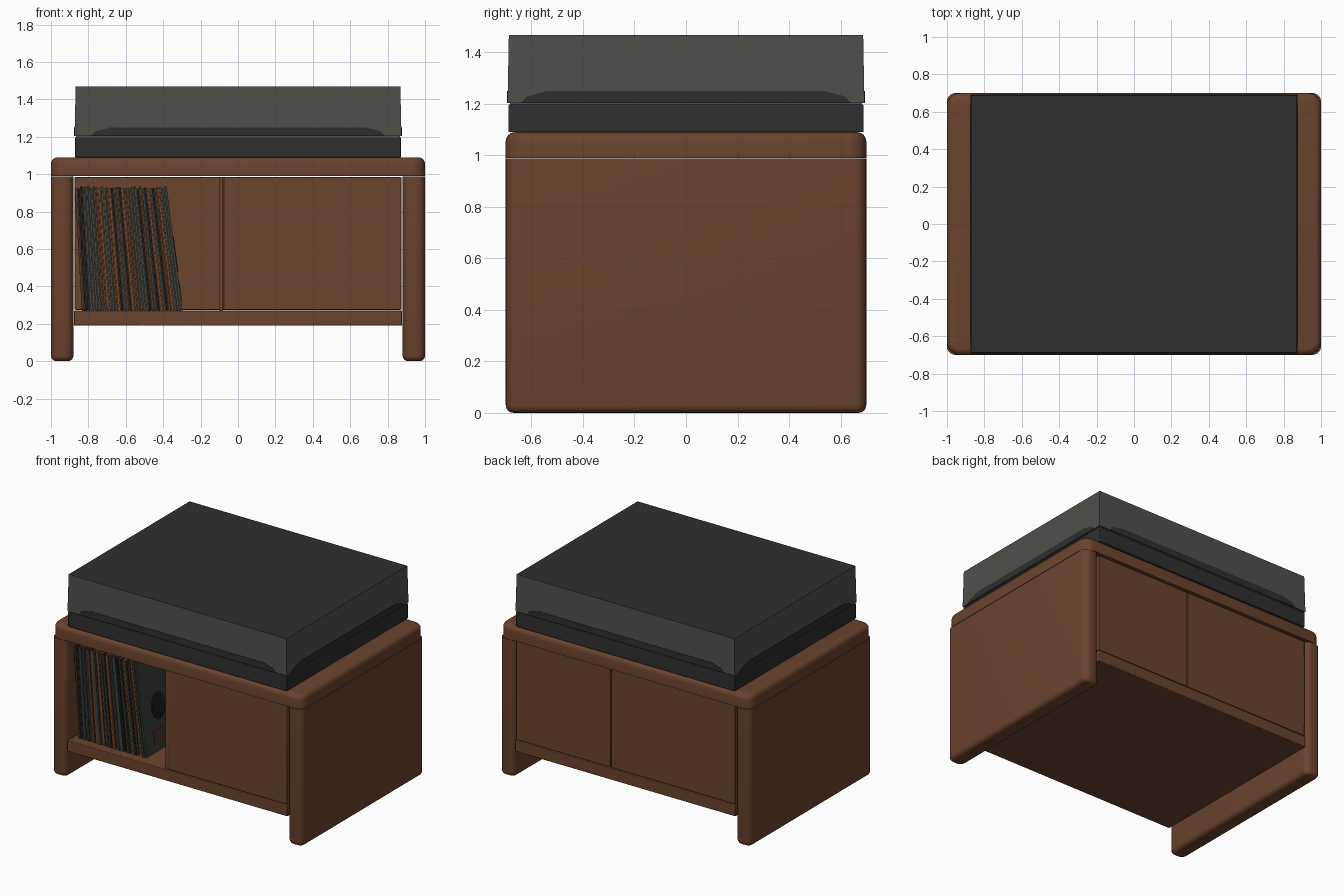
import bpy, bmesh, random
from mathutils import Vector

if "Cube" in bpy.data.objects:
    bpy.data.objects.remove(bpy.data.objects["Cube"])

random.seed(4)


def mat(name, r, g, b):
    m = bpy.data.materials.new(name)
    m.diffuse_color = (r, g, b, 1)
    m.use_nodes = True
    m.node_tree.nodes["Principled BSDF"].inputs["Base Color"].default_value = m.diffuse_color
    return m


WOOD = mat("walnut wood", 0.145, 0.056, 0.028)
DARK = mat("charcoal", 0.028, 0.028, 0.028)
SMOKE = mat("smoked lid", 0.078, 0.078, 0.067)
BLACK = mat("black", 0.012, 0.012, 0.011)
SLATE = mat("slate sleeve", 0.045, 0.052, 0.047)
BROWN = mat("brown sleeve", 0.075, 0.035, 0.02)
RUST = mat("rust sleeve", 0.17, 0.055, 0.018)


def finish(name, bm, mats, bevel=0, segs=4, smooth=True):
    bmesh.ops.recalc_face_normals(bm, faces=bm.faces)
    me = bpy.data.meshes.new(name)
    bm.to_mesh(me)
    bm.free()
    for m in mats:
        me.materials.append(m)
    ob = bpy.data.objects.new(name, me)
    bpy.context.collection.objects.link(ob)
    if bevel:
        b = ob.modifiers.new("bevel", 'BEVEL')
        b.width, b.segments, b.limit_method = bevel, segs, 'ANGLE'
    if smooth:
        bpy.ops.object.select_all(action='DESELECT')
        ob.select_set(True)
        bpy.context.view_layer.objects.active = ob
        bpy.ops.object.shade_smooth_by_angle()
    return ob


def hexa(bm, bottom, top, mi=0):
    """Box-like solid from a bottom and a top ring of points."""
    b = [bm.verts.new(p) for p in bottom]
    t = [bm.verts.new(p) for p in top]
    n = len(b)
    fs = [bm.faces.new(b[::-1]), bm.faces.new(t)]
    fs += [bm.faces.new((b[i], b[(i + 1) % n], t[(i + 1) % n], t[i])) for i in range(n)]
    for f in fs:
        f.material_index = mi


def ring(x0, x1, y0, y1, z):
    return [(x0, y0, z), (x1, y0, z), (x1, y1, z), (x0, y1, z)]


def box(name, x0, x1, y0, y1, z0, z1, m, bevel=0, segs=4):
    bm = bmesh.new()
    hexa(bm, ring(x0, x1, y0, y1, z0), ring(x0, x1, y0, y1, z1))
    return finish(name, bm, [m], bevel, segs)


def rounded_block(name, x0, x1, y0, y1, z0, z1, radius, edge, round_top):
    """Block with rounded upright corners and one softened end."""
    bm = bmesh.new()
    hexa(bm, ring(x0, x1, y0, y1, z0), ring(x0, x1, y0, y1, z1))
    up = [e for e in bm.edges if abs(e.verts[0].co.z - e.verts[1].co.z) > 0.01]
    bmesh.ops.bevel(bm, geom=up, offset=radius, segments=6, profile=0.5, affect='EDGES')
    z = z1 if round_top else z0
    rim = [e for e in bm.edges if all(abs(v.co.z - z) < 1e-5 for v in e.verts)]
    bmesh.ops.bevel(bm, geom=rim, offset=edge, segments=4, profile=0.5, affect='EDGES')
    return finish(name, bm, [WOOD])


# Cabinet shell
rounded_block("cabinet_top", -1, 1, -0.7, 0.7, 0.99, 1.09, 0.07, 0.035, True)
for s, side in ((-1, "left"), (1, "right")):
    xa, xb = sorted((s * 0.88, s * 1.0))
    rounded_block(side + "_side_panel", xa, xb, -0.7, 0.7, 0, 0.987, 0.045, 0.03, False)
box("bottom_shelf", -0.877, 0.877, -0.69, 0.69, 0.19, 0.27, WOOD, 0.004, 2)
box("divider", -0.10, -0.083, -0.68, 0.66, 0.27, 0.985, WOOD)
box("front_door", -0.077, 0.873, -0.688, -0.655, 0.275, 0.984, WOOD, 0.003, 2)
box("back_panel_left", -0.873, 0.117, 0.655, 0.685, 0.275, 0.984, WOOD, 0.003, 2)
box("back_panel_right", 0.123, 0.873, 0.655, 0.685, 0.275, 0.984, WOOD, 0.003, 2)

# Leaning row of records
bm = bmesh.new()
N = 36
Y0, Y1 = -0.62, 0.05


def lean(t):
    return -0.835 + 0.54 * t, -0.872 + 0.492 * t


for i in range(N):
    b0, t0 = lean(i / N)
    b1, t1 = lean((i + 0.88) / N)
    y = Y0 + random.uniform(-0.006, 0.01)
    z = 0.93 + random.uniform(-0.008, 0.006)
    k = 1 if i == N - 1 else random.choice((0, 0, 1, 1, 1, 2, 2, 3))
    hexa(bm, ring(b0, b1, y, Y1, 0.271), ring(t0, t1, y, Y1, z), k)
finish("records", bm, [BLACK, SLATE, BROWN, RUST], smooth=False)

# Printed shapes on the outermost sleeve
bx, tx = lean((N - 0.12) / N)


def sleeve_spot(name, yc, zc, ry, rz, n, m):
    import math
    bm = bmesh.new()
    pts = []
    for i in range(n):
        a = 2 * math.pi * (i + 0.5) / n
        z = zc + rz * math.sin(a)
        pts.append(Vector((bx + (tx - bx) * (z - 0.271) / 0.66, yc + ry * math.cos(a), z)))
    hexa(bm, pts, [p + Vector((0.004, 0, 0)) for p in pts])
    finish(name, bm, [m], smooth=False)


sleeve_spot("sleeve_disc", -0.43, 0.57, 0.075, 0.095, 24, BLACK)
sleeve_spot("sleeve_patch", -0.46, 0.37, 0.08, 0.07, 4, BROWN)

# Record player: plinth and closed lid
box("player_base", -0.872, 0.872, -0.69, 0.69, 1.09, 1.197, DARK, 0.004, 2)
bm = bmesh.new()
hexa(bm, ring(-0.874, 0.874, -0.693, 0.693, 1.203), ring(-0.868, 0.868, -0.688, 0.688, 1.468))
bmesh.ops.recalc_face_normals(bm, faces=bm.faces)
for f in bm.faces:
    f.material_index = 1 if f.normal.z > 0.5 else 0
finish("player_lid", bm, [SMOKE, DARK], smooth=False)
box("lid_seam", -0.865, 0.865, -0.683, 0.683, 1.195, 1.205, SMOKE)

# Dark bands low on each lid face
for s in (-1, 1):
    for name, half, off, along_x in (("long_band", 0.785, 0.691, True), ("short_band", 0.64, 0.872, False)):
        prof = [(-half, 1.204), (half, 1.204), (half - 0.02, 1.228), (half - 0.1, 1.25),
                (0.1 - half, 1.25), (0.02 - half, 1.228)]
        rings = []
        for d in (off - 0.004, off + 0.004):
            rings.append([(u, s * d, z) if along_x else (s * d, u, z) for u, z in prof])
        bm = bmesh.new()
        hexa(bm, rings[0], rings[1])
        finish("lid_" + name, bm, [DARK], smooth=False)
